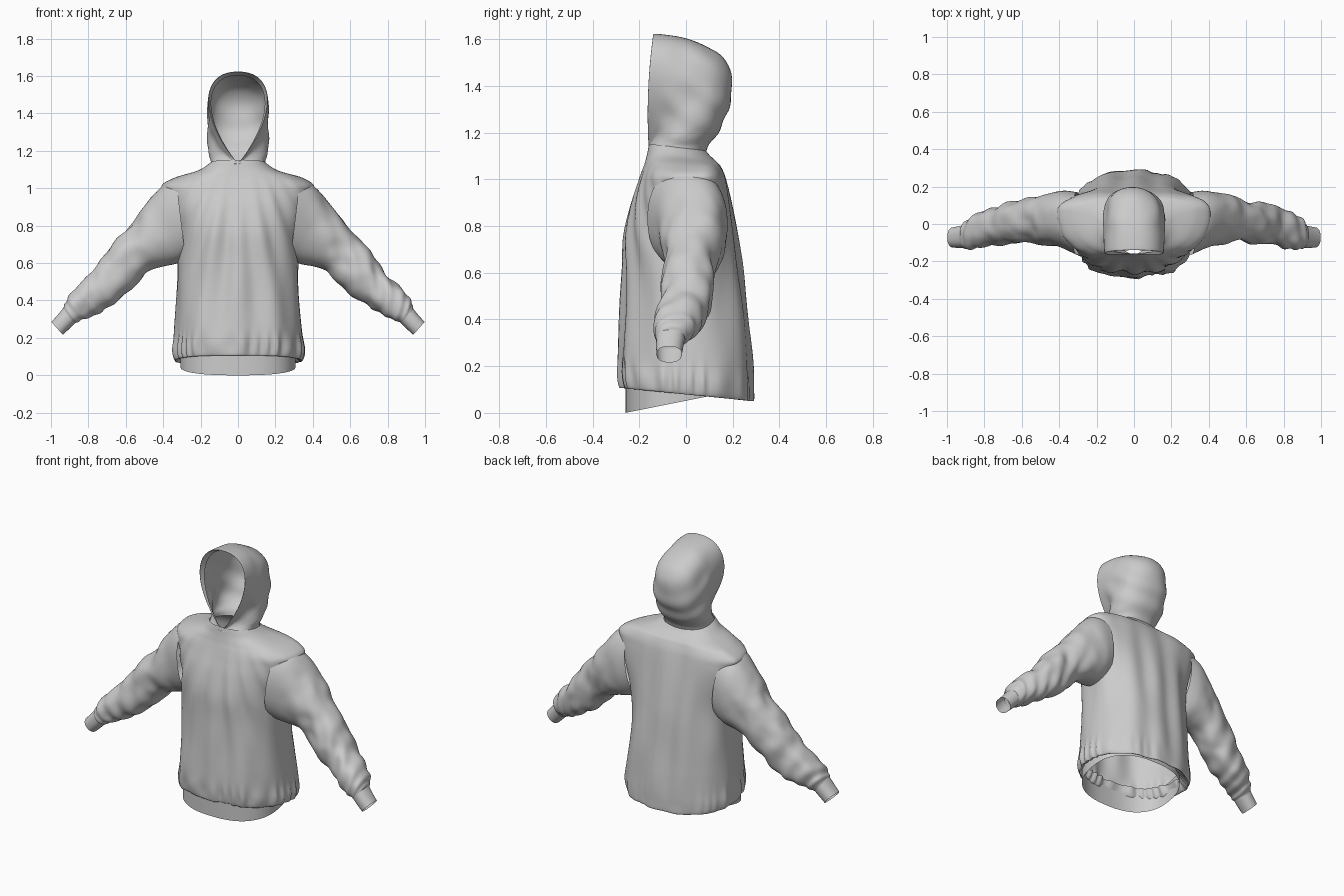
import bpy, bmesh
from math import sin, cos, pi, exp, radians
from mathutils import Vector, noise

if "Cube" in bpy.data.objects:
    bpy.data.objects.remove(bpy.data.objects["Cube"])


def loft(name, rings):
    """Skin a list of equal, closed point rings into one smooth cloth sheet."""
    bm = bmesh.new()
    rows = [[bm.verts.new(p) for p in r] for r in rings]
    n = len(rows[0])
    for a, b in zip(rows, rows[1:]):
        for j in range(n):
            k = (j + 1) % n
            bm.faces.new((a[j], a[k], b[k], b[j]))
    bmesh.ops.remove_doubles(bm, verts=bm.verts, dist=0.0005)
    bmesh.ops.recalc_face_normals(bm, faces=bm.faces)
    me = bpy.data.meshes.new(name)
    bm.to_mesh(me)
    bm.free()
    for p in me.polygons:
        p.use_smooth = True
    ob = bpy.data.objects.new(name, me)
    bpy.context.collection.objects.link(ob)
    return ob


def spline(keys, steps):
    """Catmull-Rom interpolation through tuples of any length."""
    out = []
    for i in range(len(keys) - 1):
        p = [keys[max(0, min(len(keys) - 1, i + d))] for d in (-1, 0, 1, 2)]
        for s in range(steps):
            t = s / steps
            out.append(tuple(
                0.5 * (2 * b + (c - a) * t + (2 * a - 5 * b + 4 * c - d) * t * t
                       + (3 * b - a - 3 * c + d) * t ** 3)
                for a, b, c, d in zip(*p)))
    out.append(tuple(keys[-1]))
    return out


def spow(v, e):
    return abs(v) ** e * (1 if v >= 0 else -1)


def bump(v, c, w):
    return exp(-((v - c) / w) ** 2)


def clamp(v):
    return max(0.0, min(1.0, v))


# Body: height, half width, front y, back y, side y
body_keys = [
    (.15, .290, -.245, .200, .00), (.10, .312, -.258, .262, .00),
    (.08, .338, -.276, .287, .00), (.13, .350, -.284, .289, .00),
    (.22, .342, -.286, .284, .00), (.40, .330, -.276, .264, .00),
    (.60, .325, -.265, .240, .01), (.75, .333, -.258, .217, .03),
    (.88, .365, -.230, .195, .04), (.97, .398, -.203, .178, .05),
    (1.02, .405, -.188, .165, .06), (1.062, .330, -.176, .145, .06),
    (1.098, .215, -.166, .120, .03), (1.138, .145, -.158, .085, -.03)]
rings = []
for z, w, yf, yb, cy in spline(body_keys, 9):
    ring = []
    square = .15 * bump(z, .93, .2)
    for j in range(160):
        a = 2 * pi * j / 160
        c, s = cos(a), sin(a)
        x = w * spow(c, .85 - square)
        y = cy + (yb - cy if s > 0 else cy - yf) * spow(s, .88 - square * (s > 0))
        fade = clamp((1.08 - z) / .35)
        # pleats fan out from the neck in front, hang straight at the back
        if s < 0:
            f = .010 * cos(x / (1.45 - z) * 36) * fade * abs(s)
        else:
            f = .006 * sin(x * 38 + 1.5 * z) * fade * s
        # gathers above the hem, then loose creases
        f += .008 * sin(a * 26 + 3 * sin(5 * a)) * bump(z, .13, .07) * (1 if s < .3 else .3)
        f += .010 * noise.noise(Vector((x * 7, y * 7, z * 3))) * clamp((1.14 - z) / .1)
        # hem dips at the back; the neckline falls toward the nape
        zz = z - .10 * y * clamp((.4 - z) / .3) - .12 * (y + .04) * clamp((z - 1.06) / .06)
        ring.append((x + f * c, y + f * s, zz))
    rings.append(ring)
loft("body", rings)

# Waistband: tilted ring that drops below the front hem
rings = []
for k in range(5):
    ring = []
    for j in range(96):
        a = 2 * pi * j / 96
        y = -.03 + .23 * spow(sin(a), .85)
        ring.append((.308 * spow(cos(a), .8), y, .2 * (y + .26) + .13 * k / 4))
    rings.append(ring)
loft("waistband", rings)

# Sleeves: top edge x z, bottom edge x z, front y, back y
sleeve_keys = [
    (.330, 1.045, .280, .620, -.165, .170), (.400, 1.015, .335, .595, -.135, .178),
    (.465, .945, .405, .578, -.110, .170),
    (.535, .860, .475, .548, -.100, .155), (.620, .760, .545, .487, -.10, .13),
    (.700, .665, .620, .415, -.11, .12), (.780, .565, .700, .362, -.115, .10),
    (.860, .470, .770, .325, -.124, .065), (.918, .395, .835, .293, -.132, .03),
    (.937, .355, .880, .275, -.126, -.005)]
cuff_keys = [(.932, .362, .870, .280, -.127, -.005), (.965, .322, .905, .246, -.128, -.012),
             (.998, .285, .936, .216, -.126, -.018)]


def sleeve_rings(keys, steps, side, crease):
    rows = spline(keys, steps)
    rings = []
    for i, (tx, tz, bx, bz, y0, y1) in enumerate(rows):
        t = i / (len(rows) - 1)
        ring = []
        for j in range(64):
            a = 2 * pi * j / 64
            c, s = spow(cos(a), .9), spow(sin(a), .85)
            p = Vector((side * ((tx + bx) / 2 + (tx - bx) / 2 * c),
                        (y0 + y1) / 2 + (y1 - y0) / 2 * s,
                        (tz + bz) / 2 + (tz - bz) / 2 * c))
            # slanting creases bunch up toward the cuff
            amp = crease * clamp((t - .1) * 4) * clamp((1 - t) * 8)
            f = amp * (.004 * sin(38 * t * t + 2.4 * sin(a + side) + 2 * cos(a))
                       + .018 * noise.noise(p * 6) + .008 * noise.noise(p * 13))
            out = Vector((side * c * .75, s, c * .6))
            ring.append(p + out * f)
        rings.append(ring)
    return rings


for side, label in ((1, "left"), (-1, "right")):
    loft(label + "_sleeve", sleeve_rings(sleeve_keys, 9, side, 1))
    loft(label + "_cuff", sleeve_rings(cuff_keys, 3, side, 0))

# Hood: arches fanned about the throat, from face rim (88 deg) to nape
# angle, arch length, half width, throat pinch
hood_keys = [
    (82, .472, .142, 1.0), (85, .480, .149, 1.0), (87.5, .489, .156, 1.0),
    (80, .490, .160, .9), (71, .494, .162, .75), (60, .507, .164, .6),
    (50, .500, .165, .45), (38, .445, .166, .3), (25, .378, .162, .15),
    (14, .318, .154, .05), (4, .262, .146, 0), (-5, .245, .148, 0)]
rings = []
for ang, length, w, pinch in spline(hood_keys, 6):
    ph = radians(ang)
    pinch = clamp(pinch)
    ring = []
    for j in range(96):
        a = 2 * pi * j / 96
        r = length * (1 - cos(a)) / 2
        x = w * (1 + .3 * pinch) * spow(sin(a), .85) * abs(sin(a / 2)) ** pinch
        y, z = -.16 + r * cos(ph), 1.135 + r * sin(ph)
        # the rim bows forward a little at the cheeks
        y -= .012 * sin(a / 2) ** 2 * cos(a / 2) ** 2 * 4 * clamp((ang - 60) / 25)
        f = .012 * noise.noise(Vector((x * 6, y * 8, z * 6))) * clamp((85 - ang) / 20) * clamp(ang / 20)
        f += .003 * sin(z * 45 + y * 30) * clamp((78 - ang) / 20) * clamp(ang / 20)
        rad = Vector((x, y, z - 1.35)).normalized()
        ring.append(Vector((x, y, z)) + rad * f)
    rings.append(ring)
loft("hood", rings)
